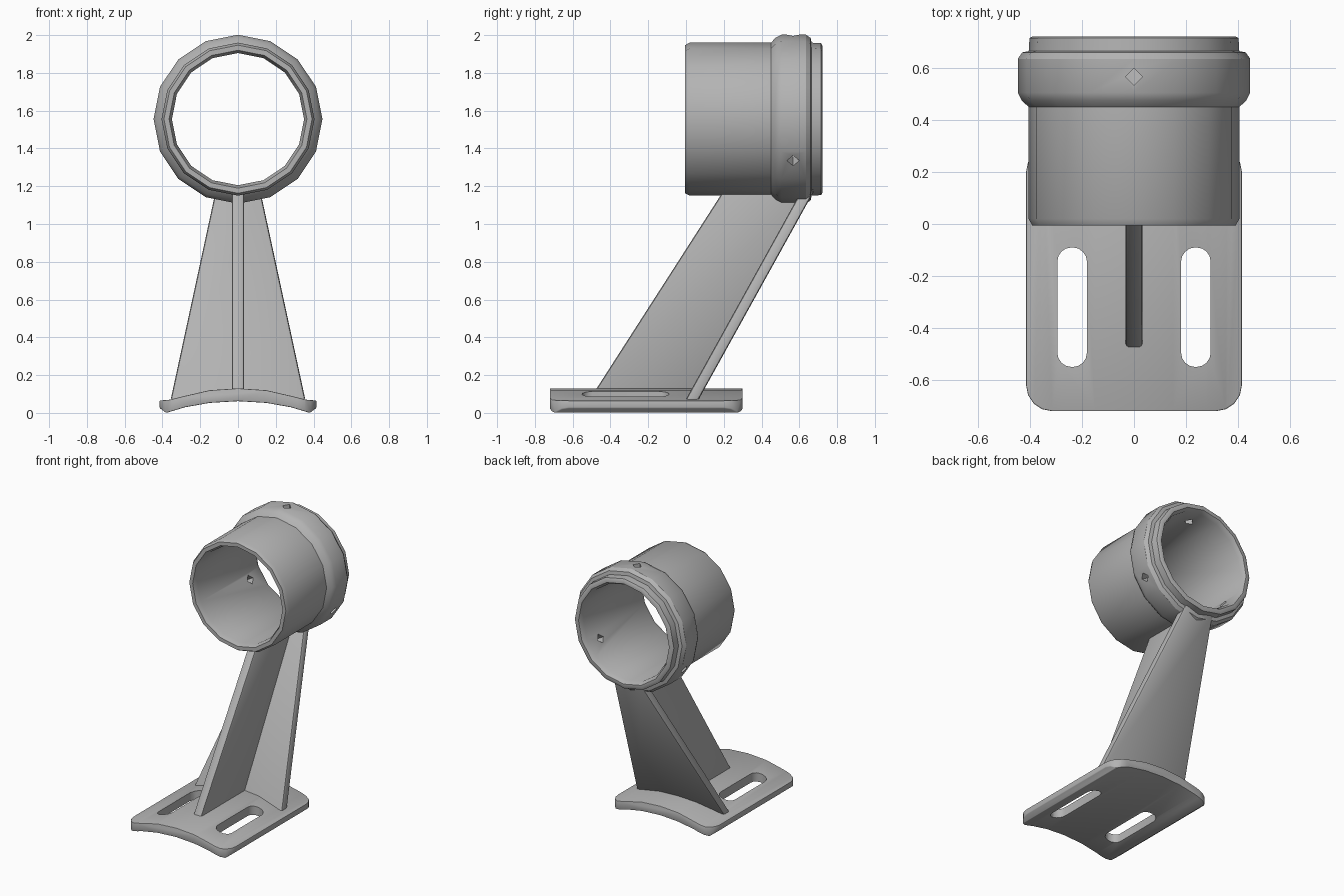
import bpy, bmesh
from math import sin, cos, pi, radians
from mathutils import Matrix

cube = bpy.data.objects.get("Cube")
if cube:
    bpy.data.objects.remove(cube)

grey = bpy.data.materials.new("plain grey")
grey.use_nodes = True
tone = (0.45, 0.45, 0.45, 1)
grey.diffuse_color = tone
grey.node_tree.nodes["Principled BSDF"].inputs["Base Color"].default_value = tone

AXIS_Z = 1.555
SIDES = 16


def finish(name, bm):
    bmesh.ops.recalc_face_normals(bm, faces=bm.faces)
    mesh = bpy.data.meshes.new(name)
    bm.to_mesh(mesh)
    bm.free()
    obj = bpy.data.objects.new(name, mesh)
    obj.data.materials.append(grey)
    bpy.context.collection.objects.link(obj)
    return obj


def prism(name, start, end):
    """Solid between two matching outlines."""
    bm = bmesh.new()
    a = [bm.verts.new(p) for p in start]
    b = [bm.verts.new(p) for p in end]
    bm.faces.new(a)
    bm.faces.new(b)
    for i in range(len(a)):
        j = (i + 1) % len(a)
        bm.faces.new((a[i], a[j], b[j], b[i]))
    return finish(name, bm)


def upright(name, outline, low, high):
    return prism(name, [(x, y, low) for x, y in outline], [(x, y, high) for x, y in outline])


def rounded_rect(cx, cy, hx, hy, r, steps):
    pts = []
    for k, (sx, sy) in enumerate([(1, 1), (-1, 1), (-1, -1), (1, -1)]):
        for i in range(steps + 1):
            a = (k + i / steps) * pi / 2
            pts.append((cx + sx * (hx - r) + r * cos(a), cy + sy * (hy - r) + r * sin(a)))
    return pts


def apply_all(obj):
    bpy.context.view_layer.update()
    mesh = bpy.data.meshes.new_from_object(obj.evaluated_get(bpy.context.evaluated_depsgraph_get()))
    obj.modifiers.clear()
    obj.data = mesh


def boolean(obj, tool, operation):
    mod = obj.modifiers.new("cut", "BOOLEAN")
    mod.object, mod.operation, mod.solver = tool, operation, "EXACT"
    apply_all(obj)
    bpy.data.objects.remove(tool)


def bevel(obj, width, segments=2):
    mod = obj.modifiers.new("bevel", "BEVEL")
    mod.width, mod.segments, mod.angle_limit = width, segments, radians(40)
    apply_all(obj)


def smooth(obj, angle):
    bpy.ops.object.select_all(action="DESELECT")
    obj.select_set(True)
    bpy.context.view_layer.objects.active = obj
    bpy.ops.object.shade_smooth_by_angle(angle=radians(angle))


# Arched base plate with rounded corners and two slots
half = [(0.15, 0.12), (0.28, 0.09), (0.36, 0.07), (0.42, 0.065), (0.42, 0.03),
        (0.38, 0.0), (0.28, 0.03), (0.15, 0.053)]
arch = [(0, 0.13)] + half[:4] + half[4:] + [(0, 0.062)] + [(-x, z) for x, z in reversed(half)]
base = prism("base_plate", [(x, -0.8, z) for x, z in arch], [(x, 0.4, z) for x, z in arch])
plan = upright("plan_cutter", rounded_rect(0, -0.21, 0.415, 0.51, 0.1, 4), -0.2, 0.4)
boolean(base, plan, "INTERSECT")
bevel(base, 0.018)
for side in (-1, 1):
    slot = rounded_rect(side * 0.238, -0.32, 0.057, 0.23, 0.055, 4)
    boolean(base, upright("slot_cutter", slot, -0.2, 0.4), "DIFFERENCE")
smooth(base, 30)

# Slanted tapering back web
def web_section(z):
    t = (z - 0.1) / 1.02
    w, y = 0.35 - 0.22 * t, 0.015 + 0.565 * t
    return [(-w, y, z), (w, y, z), (w, y + 0.068, z), (-w, y + 0.068, z)]


web = prism("back_web", web_section(0.066), web_section(1.18))
bevel(web, 0.014)
smooth(web, 30)

# Slanted centre fin
side_outline = [(-0.505, 0.08), (0.04, 0.08), (0.62, 1.17), (0.195, 1.17)]
fin = prism("centre_fin", [(-0.033, y, z) for y, z in side_outline],
            [(0.033, y, z) for y, z in side_outline])
bevel(fin, 0.014)
smooth(fin, 30)

# Hollow barrel with collar, as (radius, y) rings turned about the bore axis
profile = [(0.365, -0.005), (0.392, -0.005), (0.405, 0.02), (0.405, 0.45), (0.432, 0.475),
           (0.447, 0.505), (0.447, 0.635), (0.43, 0.66), (0.405, 0.665), (0.402, 0.715),
           (0.39, 0.722), (0.368, 0.722), (0.35, 0.69), (0.35, 0.03)]
bm = bmesh.new()
rings = [[bm.verts.new((r * cos(a), y, AXIS_Z + r * sin(a)))
          for a in (2 * pi * i / SIDES for i in range(SIDES))] for r, y in profile]
for k, ring in enumerate(rings):
    following = rings[(k + 1) % len(rings)]
    for i in range(SIDES):
        j = (i + 1) % SIDES
        bm.faces.new((ring[i], ring[j], following[j], following[i]))
barrel = finish("barrel", bm)

# Three set screw holes through the collar
for angle in (90, 210, 330):
    bm = bmesh.new()
    turn = Matrix.Rotation(radians(90 - angle), 4, "Y")
    place = Matrix.Translation((0, 0.567, AXIS_Z)) @ turn @ Matrix.Translation((0, 0, 0.4))
    bmesh.ops.create_cone(bm, cap_ends=True, segments=4, radius1=0.033, radius2=0.033,
                          depth=0.2, matrix=place)
    boolean(barrel, finish("screw_hole_cutter", bm), "DIFFERENCE")
smooth(barrel, 32)
